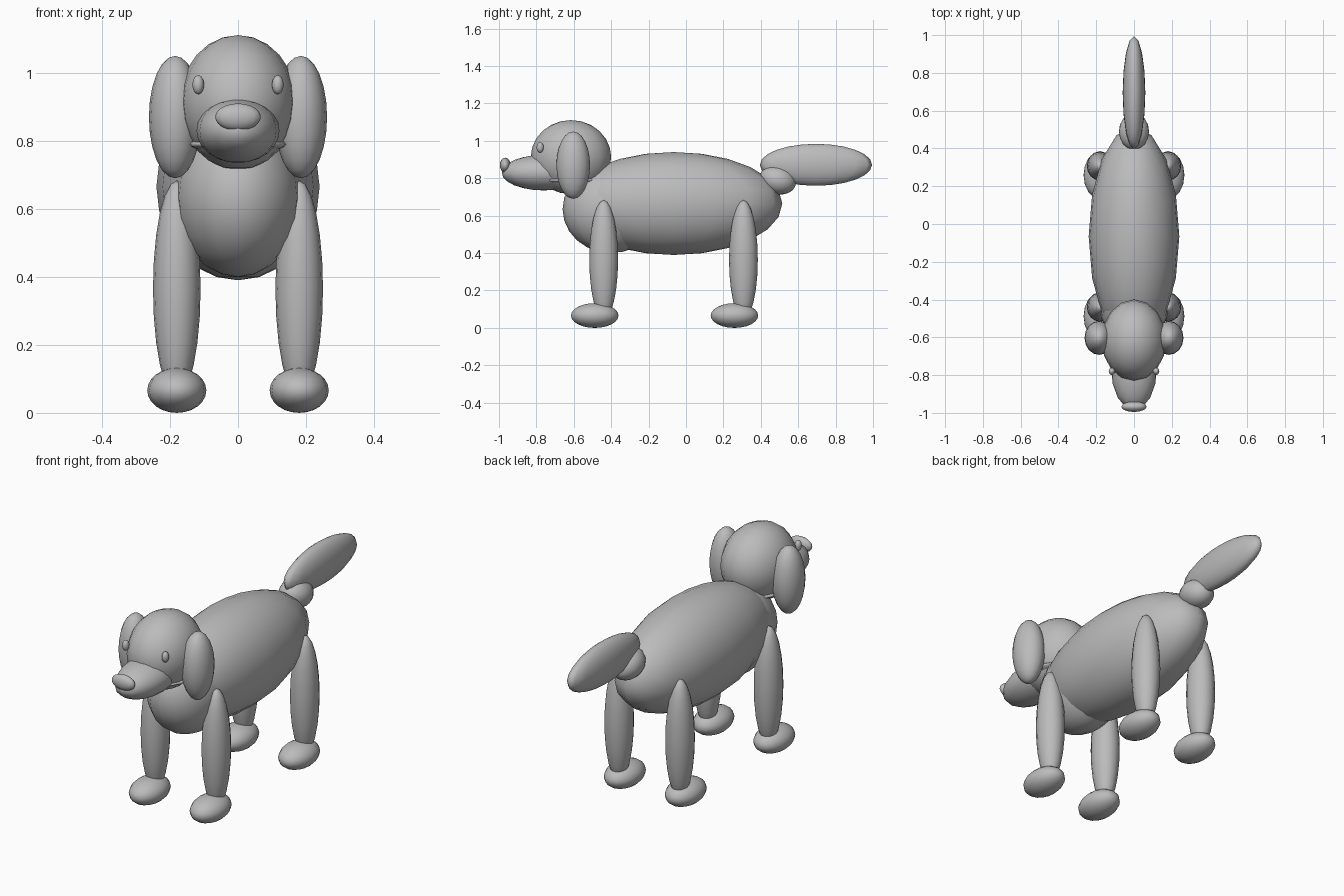
import bpy, math

if "Cube" in bpy.data.objects:
    bpy.data.objects.remove(bpy.data.objects["Cube"])

grey = bpy.data.materials.new("soft_grey")
grey.diffuse_color = (0.5, 0.5, 0.5, 1)
grey.use_nodes = True
grey.node_tree.nodes["Principled BSDF"].inputs["Base Color"].default_value = grey.diffuse_color


def ellipsoid(name, centre, radii, tilt=0.0, segments=16, rings=12):
    """Smooth ellipsoid, optionally pitched about x (degrees)."""
    bpy.ops.mesh.primitive_uv_sphere_add(segments=segments, ring_count=rings, radius=1)
    ob = bpy.context.object
    ob.name = name
    ob.scale = radii
    bpy.ops.object.transform_apply(location=False, rotation=False, scale=True)
    ob.location = centre
    ob.rotation_euler.x = math.radians(tilt)
    bpy.ops.object.shade_smooth()
    ob.data.materials.append(grey)
    return ob


def pair(name, centre, radii, tilt=0.0):
    """The same part on both sides."""
    x, y, z = centre
    ellipsoid(name + "_right", (x, y, z), radii, tilt)
    ellipsoid(name + "_left", (-x, y, z), radii, tilt)


# Torso
ellipsoid("body", (0, -0.065, 0.665), (0.24, 0.58, 0.275))
ellipsoid("chest", (0, -0.40, 0.635), (0.187, 0.26, 0.235))

# Head
ellipsoid("head", (0, -0.615, 0.913), (0.172, 0.215, 0.198))
ellipsoid("collar", (0, -0.61, 0.79), (0.15, 0.172, 0.025))
ellipsoid("snout", (0, -0.76, 0.83), (0.122, 0.225, 0.095))
ellipsoid("nose", (0, -0.967, 0.87), (0.067, 0.028, 0.04))
pair("eye", (0.117, -0.78, 0.965), (0.017, 0.019, 0.028))
pair("ear", (0.185, -0.603, 0.87), (0.077, 0.09, 0.18))

# Legs and paws
for end, y in (("front", -0.44), ("back", 0.307)):
    pair(end + "_leg", (0.18, y, 0.365), (0.07, 0.077, 0.318))
    pair(end + "_paw", (0.18, y - 0.048, 0.066), (0.087, 0.127, 0.066))

# Tail
ellipsoid("tail_base", (0, 0.49, 0.79), (0.08, 0.10, 0.075), -15)
ellipsoid("tail", (0, 0.695, 0.872), (0.06, 0.30, 0.112))
